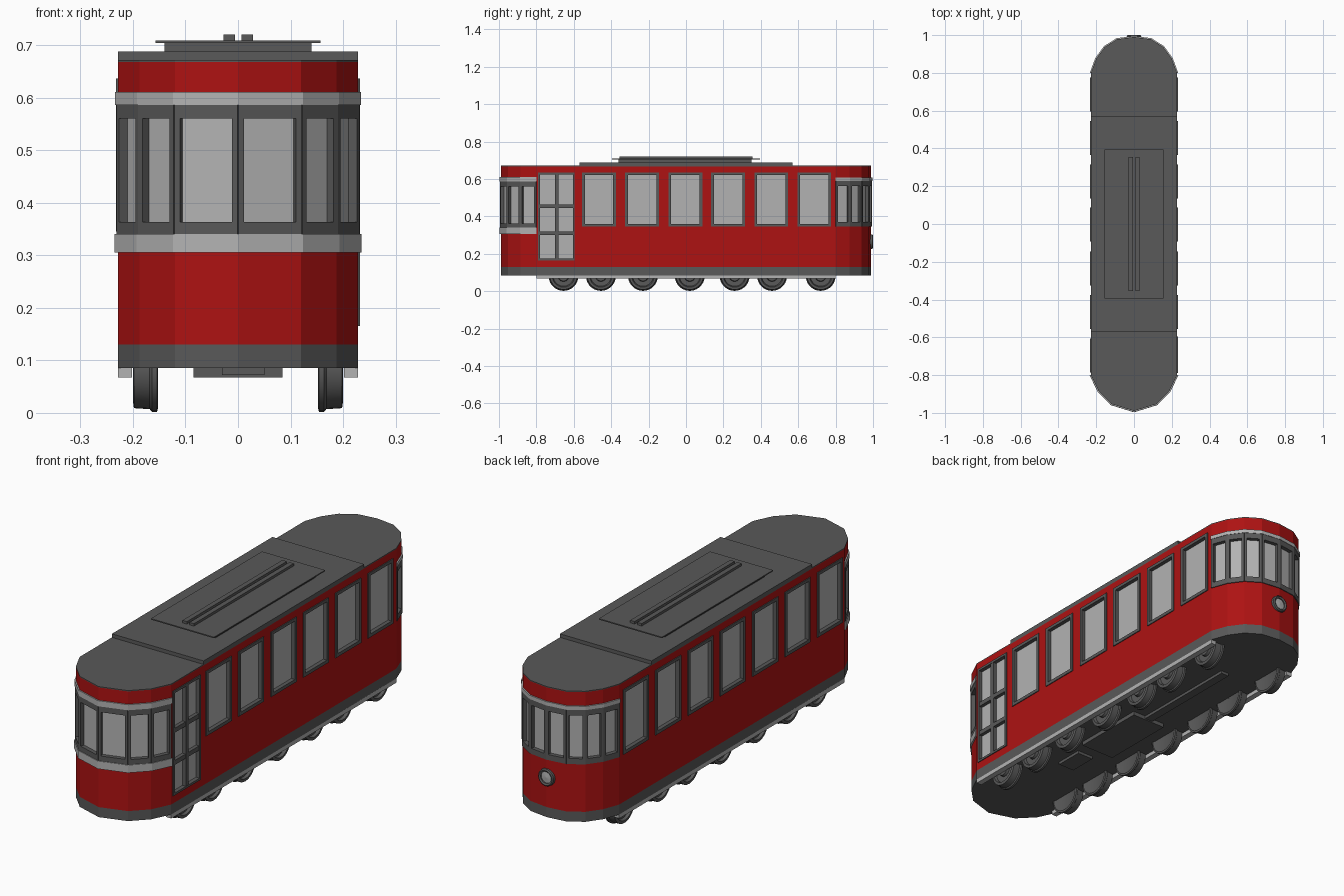
import bpy, math
from mathutils import Vector

if "Cube" in bpy.data.objects:
    bpy.data.objects.remove(bpy.data.objects["Cube"])


def material(name, col):
    m = bpy.data.materials.new(name)
    m.diffuse_color = (*col, 1)
    m.use_nodes = True
    m.node_tree.nodes["Principled BSDF"].inputs["Base Color"].default_value = m.diffuse_color
    return m


RED = material("red_paint", (0.42, 0.006, 0.006))
DARK = material("dark_grey", (0.1, 0.1, 0.1))
LIGHT = material("light_grey", (0.45, 0.45, 0.45))


def make(name, verts, faces, mat):
    me = bpy.data.meshes.new(name)
    me.from_pydata([tuple(v) for v in verts], [], faces)
    me.materials.append(mat)
    ob = bpy.data.objects.new(name, me)
    bpy.context.collection.objects.link(ob)
    return ob


def prism(name, pts, z0, z1, mat):
    n = len(pts)
    verts = [(x, y, z) for z in (z0, z1) for x, y in pts]
    faces = [tuple(range(n))[::-1], tuple(range(n, 2 * n))]
    faces += [(i, (i + 1) % n, n + (i + 1) % n, n + i) for i in range(n)]
    return make(name, verts, faces, mat)


def box(name, x0, x1, y0, y1, z0, z1, mat):
    return prism(name, [(x0, y0), (x1, y0), (x1, y1), (x0, y1)], z0, z1, mat)


def lathe(name, profile, centre, axis, mat, n=28):
    # closed (radius, offset) profile spun about the x or y axis
    verts, k = [], len(profile)
    for i in range(n):
        a = 2 * math.pi * i / n
        for r, o in profile:
            c, s = r * math.cos(a), r * math.sin(a)
            verts.append(Vector(centre) + Vector((o, c, s) if axis == 'x' else (s, o, c)))
    faces = [(i * k + j, i * k + (j + 1) % k, (i + 1) % n * k + (j + 1) % k, (i + 1) % n * k + j)
             for i in range(n) for j in range(k)]
    ob = make(name, verts, faces, mat)
    bpy.context.view_layer.objects.active = ob
    ob.select_set(True)
    bpy.ops.object.mode_set(mode='EDIT')
    bpy.ops.mesh.select_all(action='SELECT')
    bpy.ops.mesh.normals_make_consistent(inside=False)
    bpy.ops.object.mode_set(mode='OBJECT')
    bpy.ops.object.shade_smooth_by_angle(angle=math.radians(35))
    ob.select_set(False)
    return ob


# Plan outline, counter-clockwise: right side, rear nose, left side, front nose
W, Y = 0.228, 0.8
rear_half = [(W, Y), (0.2, 0.875), (0.155, 0.937), (0.09, 0.978)]
front_half = [(W, -Y), (0.187, -0.885), (0.12, -0.953)]
rear = rear_half + [(0, 0.99)] + [(-x, y) for x, y in reversed(rear_half)]
front = [(-x, y) for x, y in front_half] + [(0, -0.99)] + front_half[::-1]
outline = rear + front[:-1] + [front[-1]]

# Body shell
body = prism("body_shell", outline, 0.13, 0.668, RED)
prism("lower_skirt", outline, 0.085, 0.13, DARK)
prism("roof_cap", outline, 0.668, 0.672, DARK)

cut_v, cut_f = [], []


class Wall:
    """Flat wall section from a to b; places points by (u along, z, depth out)."""
    def __init__(self, a, b):
        self.a = Vector((*a, 0))
        self.t = (Vector((*b, 0)) - self.a)
        self.length = self.t.length
        self.t.normalize()
        self.n = Vector((self.t.y, -self.t.x, 0))

    def at(self, u, z, d):
        return self.a + self.t * u + self.n * d + Vector((0, 0, z))

    def rect(self, u0, u1, z0, z1, d):
        return [self.at(u, z, d) for u, z in ((u0, z0), (u1, z0), (u1, z1), (u0, z1))]

    def block(self, name, r, d0, d1, mat):
        make(name, self.rect(*r, d0) + self.rect(*r, d1), BOX, mat)

    def window(self, name, outer, inner):
        # frame ring, recessed pane and a cutter for the shell
        v = [p for r, d in ((outer, 0.004), (inner, 0.004), (inner, -0.018), (outer, -0.018))
             for p in self.rect(*r, d)]
        f = [(k * 4 + i, k * 4 + (i + 1) % 4, (k + 1) % 4 * 4 + (i + 1) % 4, (k + 1) % 4 * 4 + i)
             for k in range(4) for i in range(4)]
        make(name + "_frame", v, f, DARK)
        make(name + "_pane", self.rect(*inner, -0.014), [(0, 1, 2, 3)], LIGHT)
        m = 0.003
        r = (inner[0] - m, inner[1] + m, inner[2] - m, inner[3] + m)
        base = len(cut_v)
        cut_v.extend(self.rect(*r, -0.022) + self.rect(*r, 0.02))
        cut_f.extend(tuple(base + i for i in q) for q in BOX)


BOX = [(3, 2, 1, 0), (4, 5, 6, 7), (0, 1, 5, 4), (1, 2, 6, 5), (2, 3, 7, 6), (3, 0, 4, 7)]

# Side windows: six on the right, seven on the left
right, left = Wall((W, -Y), (W, Y)), Wall((-W, Y), (-W, -Y))
centres = [-0.465, -0.235, -0.003, 0.225, 0.455, 0.685]
for wall, side, ys in ((right, 1, centres), (left, -1, [-0.695] + centres)):
    for i, y in enumerate(ys):
        u, h = Y + side * y, 0.09
        wall.window(f"side_window_{side}_{i}", (u - h, u + h, 0.345, 0.636),
                    (u - h + 0.014, u + h - 0.014, 0.36, 0.622))

# Door on the right side with glazing bars
right.window("door", (0.01, 0.205, 0.165, 0.636), (0.02, 0.195, 0.175, 0.625))
right.block("door_centre_bar", (0.099, 0.117, 0.17, 0.63), -0.014, 0.003, DARK)
for z in (0.31, 0.455):
    right.block("door_cross_bar", (0.015, 0.2, z - 0.01, z + 0.01), -0.014, 0.002, DARK)

# Wrap-around end windows, one per facet
for label, pts, z0, z1 in (("front", front, 0.338, 0.588), ("rear", rear, 0.345, 0.592)):
    for i, (a, b) in enumerate(zip(pts, pts[1:])):
        w = Wall(a, b)
        w.window(f"{label}_window_{i}", (0, w.length, z0, z1),
                 (0.011, w.length - 0.011, z0 + 0.025, z1 - 0.028))

# Cut window openings into the shell
cutter = make("window_cutter", cut_v, cut_f, RED)
cutter.hide_render = True
mod = body.modifiers.new("openings", 'BOOLEAN')
mod.operation, mod.object, mod.solver = 'DIFFERENCE', cutter, 'EXACT'
mod.use_self = True
bpy.context.view_layer.objects.active = body
bpy.ops.object.modifier_apply(modifier="openings")
bpy.data.objects.remove(cutter)


# Light trim bands around the noses
def band(name, pts, z0, z1, d):
    s = 1 if pts[0][1] > 0 else -1
    out = []
    for x, y in pts:
        v = Vector((x / W, (y - s * Y) / 0.19)).normalized() * d
        out.append((x + v.x, y + v.y))
    prism(name, out, z0, z1, LIGHT)


band("front_lower_band", front, 0.305, 0.34, 0.007)
band("front_upper_band", front, 0.586, 0.611, 0.006)
band("rear_upper_band", rear, 0.59, 0.607, 0.006)

# Roof slab and current collector base
box("roof_slab", -W, W, -0.57, 0.57, 0.67, 0.688, DARK)
box("collector_base", -0.14, 0.14, -0.36, 0.35, 0.688, 0.704, DARK)
box("collector_plate", -0.157, 0.157, -0.395, 0.395, 0.704, 0.709, DARK)
for x in (-0.017, 0.018):
    box("collector_rail", x - 0.011, x + 0.011, -0.355, 0.355, 0.709, 0.72, DARK)

# Rear headlamp: rim and lens
lathe("headlamp_rim", [(0.026, -0.012), (0.04, -0.012), (0.038, 0.008), (0.033, 0.012), (0.026, 0.008)],
      (0, 0.988, 0.265), 'y', DARK)
lathe("headlamp_lens", [(0.0005, -0.01), (0.027, -0.01), (0.027, 0.003), (0.0005, 0.006)],
      (0, 0.988, 0.265), 'y', LIGHT)

# Wheels, mirrored left and right
for s in (-1, 1):
    for y in (-0.655, -0.455, -0.23, 0.02, 0.26, 0.46, 0.72):
        prof = [(0.001, -0.02), (0.065, -0.02), (0.072, -0.024), (0.08, -0.022), (0.08, -0.012),
                (0.075, -0.008), (0.073, 0.022), (0.06, 0.024), (0.055, 0.012), (0.03, 0.012),
                (0.027, 0.024), (0.001, 0.024)]
        lathe("wheel", [(r, s * o) for r, o in prof], (s * 0.176, y, 0.082), 'x', DARK)
    a, b = sorted((s * 0.202, s * W))
    box("side_sill", a, b, -Y, Y, 0.067, 0.087, LIGHT)

# Underfloor equipment
box("underfloor_case", -0.085, 0.085, -0.25, 0.1, 0.067, 0.087, DARK)
box("underfloor_beam", -0.02, 0.02, 0.1, 0.62, 0.072, 0.087, DARK)
box("underfloor_box", -0.03, 0.05, -0.45, -0.32, 0.072, 0.087, DARK)
